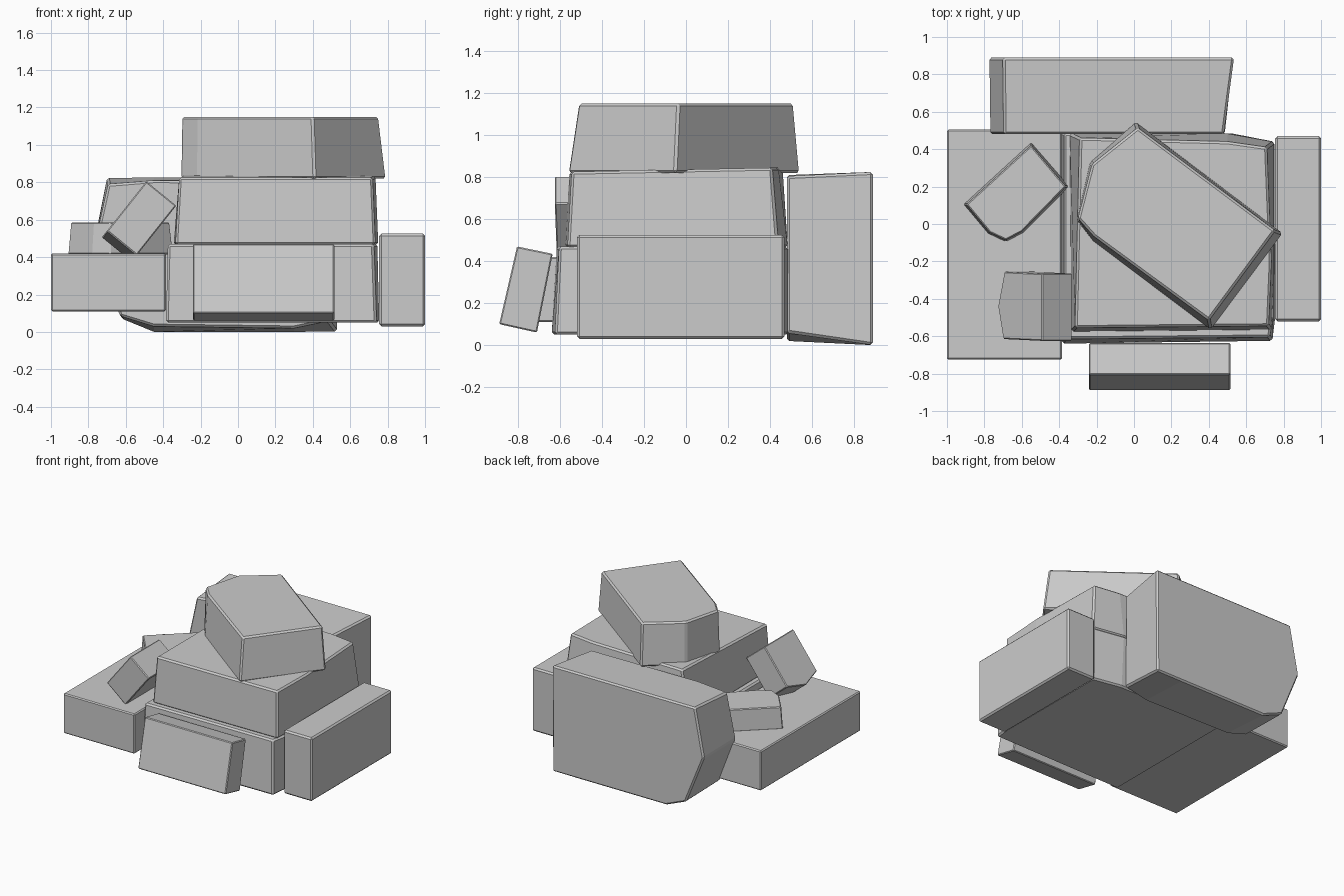
import bpy, bmesh
from mathutils import Vector


def loft(name, ring_a, ring_b, bevel=0.012):
    """Stone made from two matching rings of 3D points, with worn edges."""
    bm = bmesh.new()
    a = [bm.verts.new(p) for p in ring_a]
    b = [bm.verts.new(p) for p in ring_b]
    bm.faces.new(a)
    bm.faces.new(b)
    n = len(a)
    for i in range(n):
        j = (i + 1) % n
        bm.faces.new((a[i], a[j], b[j], b[i]))
    bmesh.ops.recalc_face_normals(bm, faces=bm.faces)
    mesh = bpy.data.meshes.new(name)
    bm.to_mesh(mesh)
    bm.free()
    ob = bpy.data.objects.new(name, mesh)
    bpy.context.collection.objects.link(ob)
    if bevel:
        mod = ob.modifiers.new("worn_edges", 'BEVEL')
        mod.width = bevel
        mod.segments = 1
        mod.limit_method = 'ANGLE'
        mod.angle_limit = 0.5
    return ob


def stone(name, low, high, z0, z1, slope=0.0, bevel=0.012):
    """Upright stone from a bottom and a top plan outline; slope tilts the top along y."""
    return loft(name, [(x, y, z0) for x, y in low],
                [(x, y, z1 + slope * y) for x, y in high], bevel)


def rect(x0, x1, y0, y1):
    return [(x0, y0), (x1, y0), (x1, y1), (x0, y1)]


# plain slabs at the sides
left = rect(-1.0, -0.385, -0.725, 0.505)
stone("left_slab", left, left, 0.11, 0.42, bevel=0.008)
right = rect(0.755, 1.0, -0.52, 0.47)
stone("right_slab", right, right, 0.03, 0.525)

# central stack
stone("base_stone",
      [(-0.385, -0.64), (0.74, -0.625), (0.755, -0.5), (0.75, 0.44), (0.52, 0.485), (-0.385, 0.49)],
      [(-0.375, -0.615), (0.725, -0.605), (0.745, -0.5), (0.745, 0.44), (0.5, 0.485), (-0.375, 0.485)],
      0.05, 0.47)
stone("middle_stone",
      [(-0.335, -0.575), (0.735, -0.565), (0.75, -0.2), (0.75, 0.44), (0.5, 0.485), (-0.345, 0.485)],
      [(-0.315, -0.555), (0.72, -0.545), (0.735, -0.2), (0.71, 0.41), (0.5, 0.44), (-0.29, 0.46)],
      0.465, 0.837, slope=0.02)
stone("top_stone",
      [(0.01, 0.545), (0.795, -0.05), (0.41, -0.565), (-0.22, -0.09), (-0.305, 0.02), (-0.235, 0.33)],
      [(0.02, 0.515), (0.755, -0.035), (0.40, -0.515), (-0.215, -0.065), (-0.30, 0.03), (-0.225, 0.32)],
      0.82, 1.15)

# large stone at the back, lofted from front profile to back profile
front = [(0.48, 0.805), (0.485, 0.06), (0.3, 0.02), (-0.45, 0.03), (-0.63, 0.085),
         (-0.77, 0.45), (-0.695, 0.79), (-0.45, 0.81)]
back = [(0.535, 0.825), (0.53, 0.0), (0.3, 0.0), (-0.45, 0.0), (-0.62, 0.07),
        (-0.775, 0.45), (-0.7, 0.825), (-0.45, 0.825)]
loft("back_stone", [(x, 0.48, z) for x, z in front], [(x, 0.89, z) for x, z in back])

# slab leaning on the front
lean = [(-0.805, 0.47), (-0.635, 0.435), (-0.71, 0.06), (-0.89, 0.10)]
loft("leaning_slab", [(-0.24, y, z) for y, z in lean],
     [(0.515, y, z) for y, z in lean], 0.006)

# flat stone resting on the left slab
stone("flat_small_stone",
      [(-0.55, 0.435), (-0.345, 0.2), (-0.59, -0.045), (-0.685, -0.095), (-0.78, -0.05), (-0.91, 0.105)],
      [(-0.55, 0.42), (-0.365, 0.2), (-0.6, -0.04), (-0.685, -0.085), (-0.77, -0.045), (-0.895, 0.105)],
      0.415, 0.585, bevel=0.006)

# tilted stone: pentagon outline (distance along, y) swept across its thickness
start = Vector((-0.49, 0.0, 0.805))
along = Vector((-0.62, 0.0, -0.78))
across = Vector((0.16, 0.0, -0.13))
outline = [(0, -0.265), (0.33, -0.255), (0.385, -0.44), (0.34, -0.615), (0.0, -0.625)]
ring = [start + along * d + Vector((0, y, 0)) for d, y in outline]
ring2 = [p + across for p in ring]
loft("tilted_small_stone", ring, ring2, 0.006)
